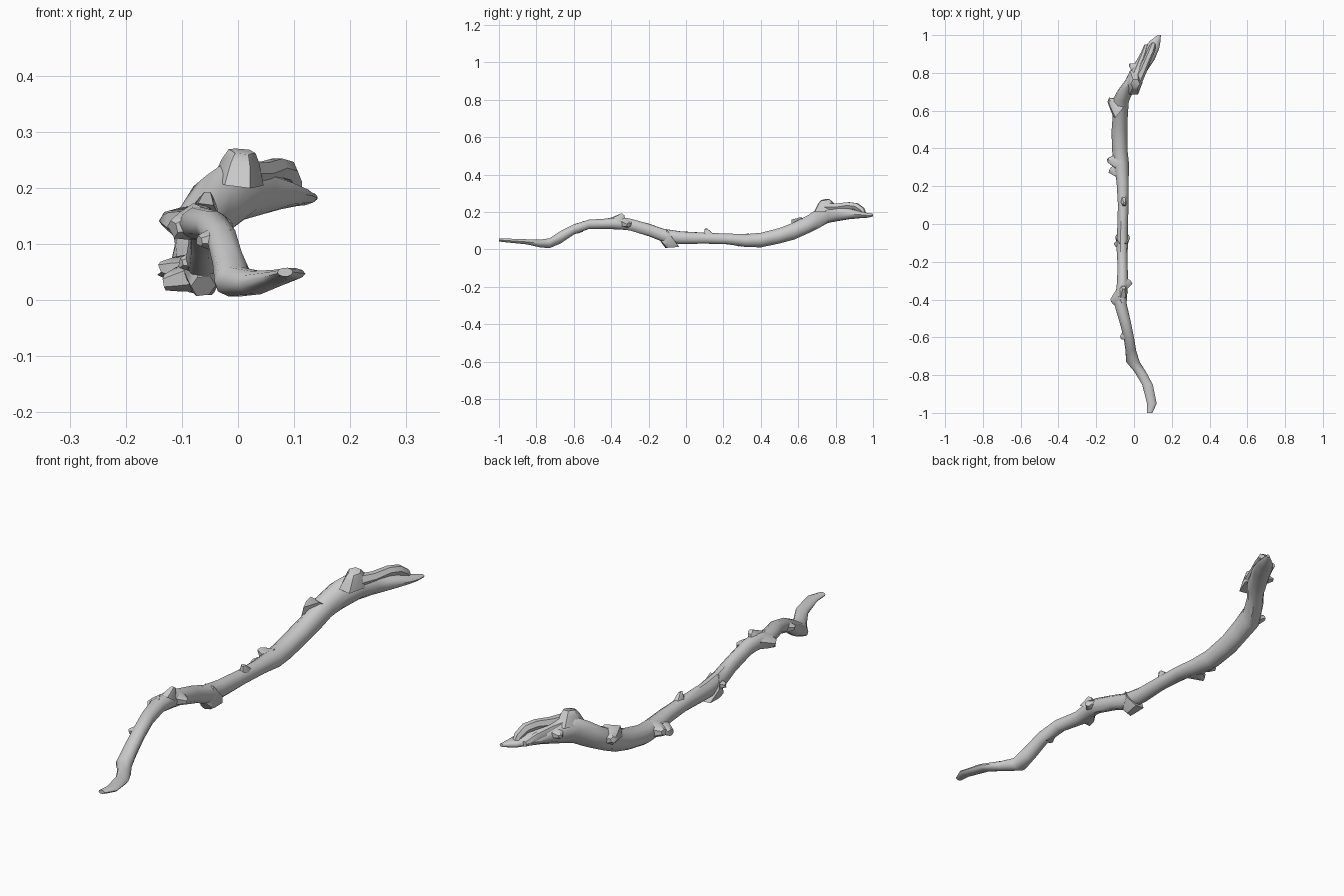
import bpy, bmesh, math, random
from mathutils import Vector

random.seed(4)


def finish(name, bm):
    bmesh.ops.recalc_face_normals(bm, faces=bm.faces)
    mesh = bpy.data.meshes.new(name)
    bm.to_mesh(mesh)
    bm.free()
    ob = bpy.data.objects.new(name, mesh)
    bpy.context.collection.objects.link(ob)
    bpy.ops.object.select_all(action='DESELECT')
    ob.select_set(True)
    bpy.context.view_layer.objects.active = ob
    bpy.ops.object.shade_smooth_by_angle(angle=math.radians(45))
    return ob


def skin(bm, rings):
    for a, b in zip(rings, rings[1:]):
        n = len(a)
        for i in range(n):
            bm.faces.new((a[i], a[(i + 1) % n], b[(i + 1) % n], b[i]))
    bm.faces.new(rings[0])
    bm.faces.new(rings[-1])


def section_tube(name, rows, sides=10, rough=0.05):
    """Loft from rows of (y, x min, x max, z min, z max)."""
    bm = bmesh.new()
    rings = []
    for y, x0, x1, z0, z1 in rows:
        ring = []
        for i in range(sides):
            a = 2 * math.pi * i / sides
            k = 1 + random.uniform(-rough, rough)
            ring.append(bm.verts.new(((x0 + x1) / 2 + math.cos(a) * k * (x1 - x0) / 2, y,
                                      (z0 + z1) / 2 + math.sin(a) * k * (z1 - z0) / 2)))
        rings.append(ring)
    skin(bm, rings)
    return finish(name, bm)


def stub(name, base, tip, r0, r1, sides=6):
    """Broken twig: flared cone with an uneven end."""
    base, tip = Vector(base), Vector(tip)
    d = tip - base
    u = d.cross(Vector((0, 1, 0))).normalized()
    v = d.normalized().cross(u)
    bm = bmesh.new()
    rings = []
    for t, r in ((0, r0), (0.6, (r0 * 0.45 + r1 * 0.55)), (1, r1)):
        ring = []
        for i in range(sides):
            a = 2 * math.pi * i / sides
            # stretched along the branch so it blends in
            p = base + d * t + u * math.cos(a) * r + v * math.sin(a) * r * (1.6 - 0.5 * t)
            if t == 1:
                p -= d * random.uniform(0, 0.15)
            ring.append(bm.verts.new(p))
        rings.append(ring)
    skin(bm, rings)
    return finish(name, bm)


# Main branch, from the thin front end to the forked back end
section_tube("branch", [
    (-1.0, .070, .098, .042, .058),
    (-.95, .070, .120, .036, .058),
    (-.85, .042, .100, .026, .054),
    (-.78, .000, .062, .010, .052),
    (-.73, -.042, .030, .004, .060),
    (-.67, -.046, .012, .030, .100),
    (-.60, -.056, .000, .078, .135),
    (-.52, -.076, -.016, .108, .160),
    (-.42, -.105, -.038, .108, .165),
    (-.35, -.096, -.034, .105, .175),
    (-.30, -.090, -.030, .100, .165),
    (-.20, -.088, -.034, .070, .138),
    (-.12, -.092, -.032, .036, .112),
    (-.03, -.090, -.032, .028, .097),
    (.10, -.086, -.030, .030, .090),
    (.22, -.092, -.028, .026, .085),
    (.32, -.108, -.028, .012, .082),
    (.40, -.116, -.034, .010, .090),
    (.50, -.118, -.036, .030, .115),
    (.58, -.114, -.034, .052, .148),
    (.65, -.116, -.026, .082, .182),
    (.71, -.086, .000, .112, .225),
    (.76, -.048, .042, .140, .255),
    (.81, -.020, .070, .150, .238),
    (.87, .014, .110, .160, .220),
    (.93, .050, .132, .166, .205),
    (.97, .085, .140, .168, .195),
    (1.0, .125, .142, .176, .190),
], rough=0.04)

# Curled splinter arching over the broken back end
curve = bpy.data.curves.new("splinter_path", 'CURVE')
curve.dimensions = '3D'
curve.bevel_depth = 0.022
curve.bevel_resolution = 1
curve.use_fill_caps = True
path = [(.015, .75, .225, 1.2), (.045, .81, .226, 1), (.070, .87, .235, .9),
        (.088, .91, .230, .9), (.098, .94, .210, .8), (.104, .955, .185, .5)]
sp = curve.splines.new('POLY')
sp.points.add(len(path) - 1)
for pt, (x, y, z, r) in zip(sp.points, path):
    pt.co = (x, y, z, 1)
    pt.radius = r
tmp = bpy.data.objects.new("splinter_path", curve)
bpy.context.collection.objects.link(tmp)
bpy.context.view_layer.update()
bm = bmesh.new()
bm.from_mesh(tmp.to_mesh())
tmp.to_mesh_clear()
bpy.data.objects.remove(tmp)
finish("curled_splinter", bm)

# Low rim on the other side of the hollow
section_tube("rim_splinter", [
    (.76, -.03, .02, .18, .245), (.84, .008, .04, .18, .232),
    (.90, .034, .064, .175, .218), (.95, .055, .075, .176, .198)], sides=6)

# Knots and broken twigs: base, tip, base radius, tip radius
knots = [
    ((-.07, .33, .05), (-.146, .34, .057), .036, .012),
    ((-.07, .28, .045), (-.135, .285, .030), .030, .014),
    ((-.07, .61, .13), (-.137, .66, .146), .042, .012),
    ((-.07, -.39, .14), (-.120, -.415, .125), .034, .016),
    ((-.06, -.32, .14), (-.012, -.305, .130), .028, .012),
    ((-.06, -.36, .15), (-.055, -.335, .189), .028, .010),
    ((-.06, -.07, .06), (-.062, -.125, .022), .040, .022),
    ((-.06, -.10, .07), (-.106, -.112, .066), .024, .009),
    ((-.03, -.58, .11), (-.070, -.605, .105), .026, .010),
    ((-.055, .12, .07), (-.050, .105, .113), .022, .007),
    ((.00, .75, .21), (.008, .742, .272), .046, .024),
    ((.02, .82, .20), (-.028, .845, .200), .026, .008),
]
for i, (b, t, r0, r1) in enumerate(knots):
    stub(f"knot_{i + 1}", b, t, r0, r1)
